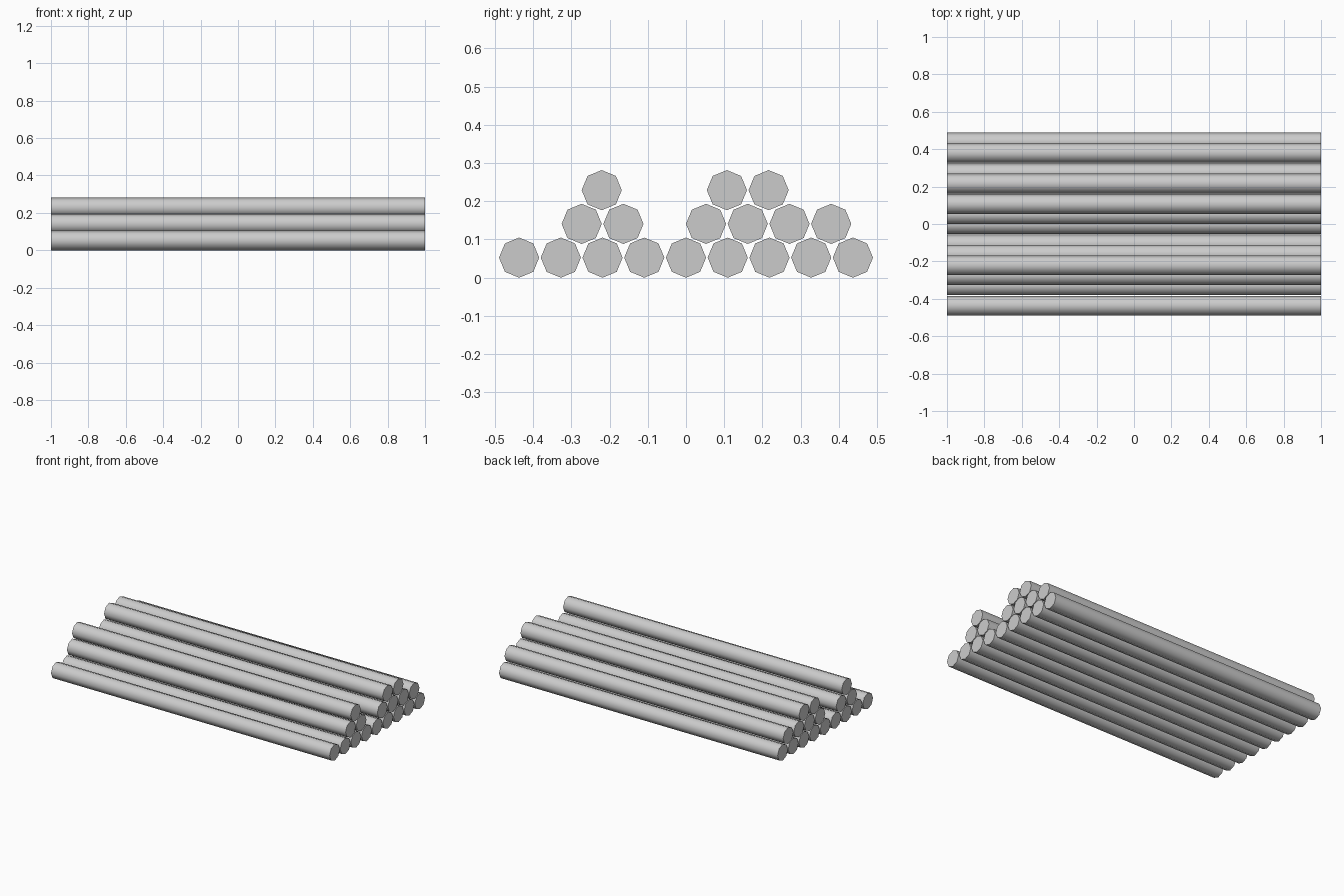
import bpy, math

if "Cube" in bpy.data.objects:
    bpy.data.objects.remove(bpy.data.objects["Cube"])

RADIUS = 0.0525
PITCH = 0.1092
RISE = 0.0883

# rows of the stack: positions in multiples of the log pitch
ROWS = [
    [-4, -3, -2, -1, 0, 1, 2, 3, 4],
    [-2.5, -1.5, 0.48, 1.48, 2.48, 3.48],
    [-2.02, 0.98, 1.98],
]


def add_log(name, y, z):
    bpy.ops.mesh.primitive_cylinder_add(
        vertices=8, radius=RADIUS, depth=2, location=(0, y, z),
        rotation=(0, math.pi / 2, 0))
    log = bpy.context.object
    log.name = name
    # round bark, crisp sawn ends
    bpy.ops.object.shade_smooth_by_angle(angle=math.radians(60))


for r, row in enumerate(ROWS):
    for i, k in enumerate(row):
        add_log(f"log_row{r + 1}_{i + 1}", k * PITCH, RADIUS + r * RISE)
